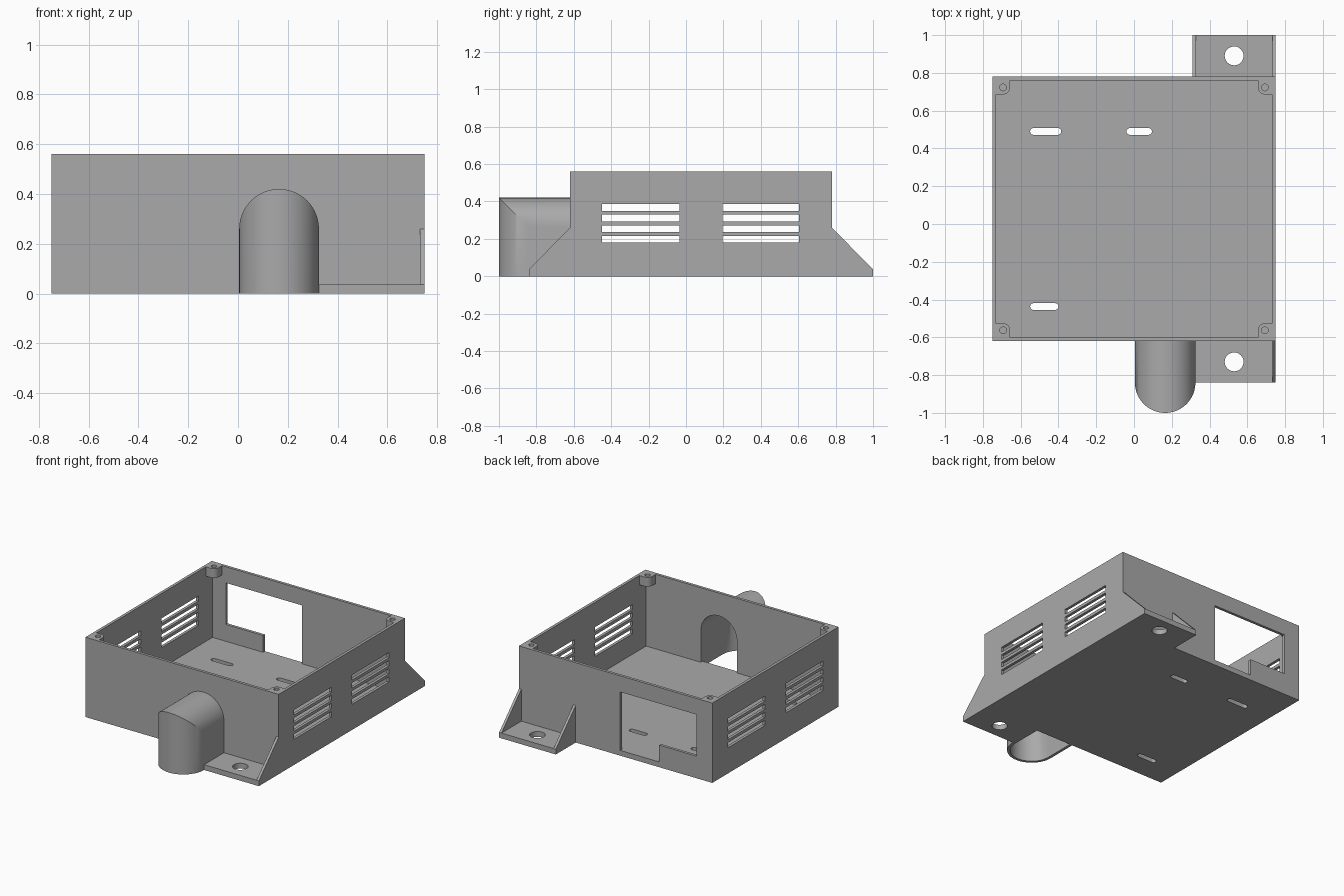
import bpy
import bmesh
from math import pi, sin, cos

if "Cube" in bpy.data.objects:
    bpy.data.objects.remove(bpy.data.objects["Cube"], do_unlink=True)

grey = bpy.data.materials.new("plain grey")
grey.use_nodes = True
grey.diffuse_color = (0.4, 0.4, 0.4, 1)
grey.node_tree.nodes["Principled BSDF"].inputs["Base Color"].default_value = (0.4, 0.4, 0.4, 1)

# Main dimensions
X, FRONT, BACK, TOP = 0.75, -0.62, 0.78, 0.56
WALL, FLOOR, FIN = 0.02, 0.037, 0.018
FIN_TOP, REACH = 0.26, 0.22
HOOD_X, HOOD_R = 0.165, 0.16


def to_object(name, bm):
    mesh = bpy.data.meshes.new(name)
    bm.to_mesh(mesh)
    bm.free()
    mesh.materials.append(grey)
    obj = bpy.data.objects.new(name, mesh)
    bpy.context.collection.objects.link(obj)
    return obj


def prism(name, points, axis, lo, hi):
    """Extrude a flat outline along one axis."""
    place = {"x": lambda u, v, w: (w, u, v),
             "y": lambda u, v, w: (u, w, v),
             "z": lambda u, v, w: (u, v, w)}[axis]
    bm = bmesh.new()
    a = [bm.verts.new(place(u, v, lo)) for u, v in points]
    b = [bm.verts.new(place(u, v, hi)) for u, v in points]
    bm.faces.new(a)
    bm.faces.new(b)
    for i in range(len(a)):
        j = (i + 1) % len(a)
        bm.faces.new((a[i], a[j], b[j], b[i]))
    bmesh.ops.recalc_face_normals(bm, faces=bm.faces)
    return to_object(name, bm)


def rect(u0, u1, v0, v1):
    return [(u0, v0), (u1, v0), (u1, v1), (u0, v1)]


def arc(u, v, r, start, end, n):
    return [(u + r * cos(start + (end - start) * i / n),
             v + r * sin(start + (end - start) * i / n)) for i in range(n + 1)]


def circle(u, v, r, n=32):
    return arc(u, v, r, 0, 2 * pi, n)[:-1]


def slot(u0, u1, v, r):
    return arc(u1 - r, v, r, -pi / 2, pi / 2, 8) + arc(u0 + r, v, r, pi / 2, 3 * pi / 2, 8)


def apply(obj, mod):
    bpy.context.view_layer.objects.active = obj
    bpy.ops.object.modifier_apply(modifier=mod.name)


def cut(obj, points, axis, lo, hi):
    cutter = prism("cutter", points, axis, lo, hi)
    cutter.hide_render = True
    mod = obj.modifiers.new("cut", "BOOLEAN")
    mod.operation = "DIFFERENCE"
    mod.solver = "EXACT"
    mod.object = cutter
    apply(obj, mod)
    bpy.data.objects.remove(cutter, do_unlink=True)


def smooth(obj):
    bpy.ops.object.select_all(action="DESELECT")
    obj.select_set(True)
    bpy.context.view_layer.objects.active = obj
    bpy.ops.object.shade_smooth_by_angle(angle=pi / 6)


# Open case
case = prism("case", rect(-X, X, FRONT, BACK), "z", 0, TOP)
cut(case, rect(-X + WALL, X - WALL, FRONT + WALL, BACK - WALL), "z", FLOOR, TOP + 0.1)

# Vent slots through both side walls
for y0, y1 in ((-0.45, -0.035), (0.195, 0.605)):
    for row in range(4):
        z = 0.18 + row * 0.0567
        cut(case, rect(y0, y1, z, z + 0.036), "x", -1, 1)

# Stepped window in the back wall
window = [(-0.035, FLOOR), (-0.035, 0.447), (-0.626, 0.447),
          (-0.626, 0.155), (-0.338, 0.155), (-0.338, FLOOR)]
cut(case, window, "y", BACK - 0.05, BACK + 0.05)

# Arched opening in the front wall
inner = HOOD_R - WALL
arch = [(HOOD_X - inner, FLOOR), (HOOD_X + inner, FLOOR)]
arch += arc(HOOD_X, FIN_TOP, inner, 0, pi, 32)
cut(case, arch, "y", FRONT - 0.03, FRONT + 0.04)

# Cable tie slots in the floor
for x0, x1, y in ((-0.55, -0.385, 0.49), (-0.04, 0.095, 0.49), (-0.55, -0.4, -0.437)):
    cut(case, slot(x0, x1, y, 0.018), "z", -0.1, 0.1)
smooth(case)

# Corner screw posts
H = 0.037
for sx, side in ((-1, "right"), (1, "left")):
    for sy, edge, end in ((-1, FRONT, "front"), (1, BACK, "back")):
        cx, cy = sx * (X - WALL - H), edge - sy * (WALL + H)
        outline = [(H, -H), (H, H), (-H, H)] + arc(0, 0, H, pi, 3 * pi / 2, 10)
        post = prism(f"{end}_{side}_screw_post",
                     [(cx + sx * u, cy + sy * v) for u, v in outline], "z", TOP - 0.065, TOP)
        cut(post, circle(cx, cy, 0.018, 20), "z", TOP - 0.1, TOP + 0.1)
        smooth(post)

# Mounting feet with triangular fins
for end, edge, s, x0, fins in (("front", FRONT, -1, 0.315, (X - FIN,)),
                               ("back", BACK, 1, 0.31, (0.31, X - FIN))):
    tip = edge + s * REACH
    foot = prism(f"{end}_mounting_foot", rect(x0, X, min(edge, tip), max(edge, tip)), "z", 0, FLOOR)
    cut(foot, circle(0.53, edge + s * 0.11, 0.05), "z", -0.1, 0.1)
    smooth(foot)
    for i, x in enumerate(fins):
        prism(f"{end}_fin_{i + 1}", [(edge, FLOOR), (tip, FLOOR), (edge, FIN_TOP)], "x", x, x + FIN)

# Cable hood: arched roof meeting a rounded front, open below
bm = bmesh.new()
N = 40
ribs = []
for i in range(N + 1):
    a = pi * i / N
    x, rise = HOOD_X + HOOD_R * cos(a), HOOD_R * sin(a)
    nose = FRONT - REACH - rise
    ribs.append([bm.verts.new(p) for p in
                 ((x, FRONT, FIN_TOP + rise), (x, nose, FIN_TOP + rise), (x, nose, 0))])
for p, q in zip(ribs, ribs[1:]):
    for j in range(2):
        bm.faces.new((p[j], q[j], q[j + 1], p[j + 1]))
for rib, flip in ((ribs[0], False), (ribs[-1], True)):
    side = rib + [bm.verts.new((rib[0].co.x, FRONT, 0))]
    bm.faces.new(side[::-1] if flip else side)
bm.normal_update()
hood = to_object("cable_hood", bm)
shell = hood.modifiers.new("shell", "SOLIDIFY")
shell.thickness = WALL
shell.offset = -1
shell.use_even_offset = True
apply(hood, shell)
smooth(hood)
